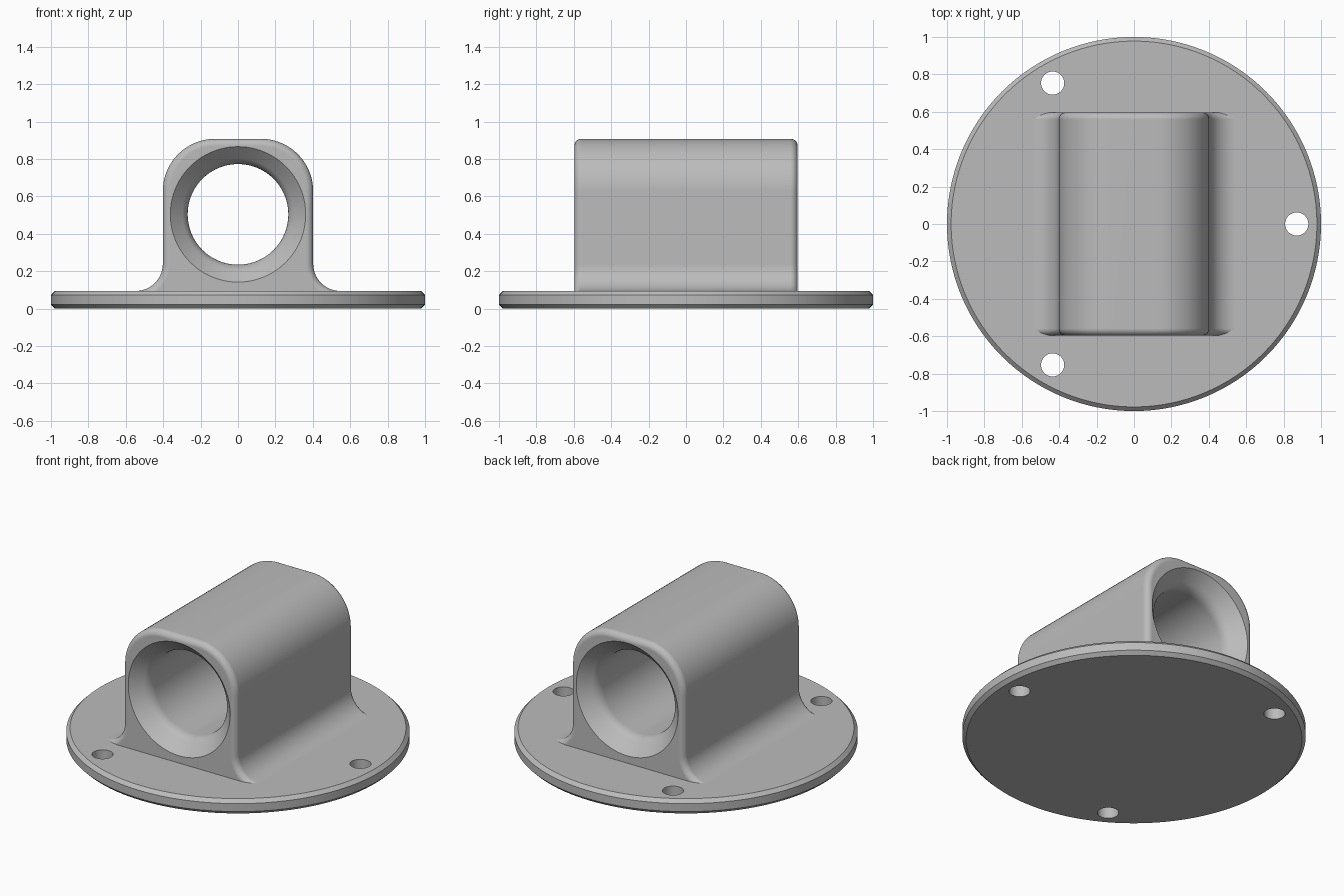
import bpy, bmesh
from math import sin, cos, pi, radians
from mathutils import Matrix, Vector

cube = bpy.data.objects.get("Cube")
if cube:
    bpy.data.objects.remove(cube, do_unlink=True)

PLATE_TOP = 0.095
HALF_LENGTH = 0.597
BORE_Z = 0.504

grey = bpy.data.materials.new("plain_grey")
grey.use_nodes = True
GREY = (0.5, 0.5, 0.5, 1)
grey.diffuse_color = GREY
grey.node_tree.nodes["Principled BSDF"].inputs["Base Color"].default_value = GREY


def make_object(name, bm):
    bmesh.ops.recalc_face_normals(bm, faces=bm.faces)
    mesh = bpy.data.meshes.new(name)
    bm.to_mesh(mesh)
    bm.free()
    mesh.materials.append(grey)
    obj = bpy.data.objects.new(name, mesh)
    bpy.context.collection.objects.link(obj)
    return obj


def loft(name, rings):
    """Closed solid through a list of equally long point rings."""
    bm = bmesh.new()
    loops = [[bm.verts.new(p) for p in ring] for ring in rings]
    for a, b in zip(loops, loops[1:]):
        for i in range(len(a)):
            j = (i + 1) % len(a)
            bm.faces.new((a[i], a[j], b[j], b[i]))
    bm.faces.new(loops[0])
    bm.faces.new(loops[-1])
    return make_object(name, bm)


def lathe(name, profile, steps, matrix=Matrix()):
    """Solid of revolution about z from (radius, height) points."""
    turns = [2 * pi * i / steps for i in range(steps)]
    return loft(name, [[matrix @ Vector((r * cos(a), r * sin(a), h)) for a in turns]
                       for r, h in profile])


def boolean(target, other, operation):
    mod = target.modifiers.new(operation.title(), "BOOLEAN")
    mod.object = other
    mod.operation = operation
    mod.solver = "EXACT"
    apply_modifier(target, mod)
    bpy.data.objects.remove(other, do_unlink=True)


def apply_modifier(obj, mod):
    bpy.ops.object.select_all(action="DESELECT")
    obj.select_set(True)
    bpy.context.view_layer.objects.active = obj
    bpy.ops.object.modifier_apply(modifier=mod.name)


def arc(cx, cz, radius, start, end, steps):
    return [(cx + radius * cos(radians(start + (end - start) * i / steps)),
             cz + radius * sin(radians(start + (end - start) * i / steps)))
            for i in range(steps + 1)]


def housing_ring(y, inset):
    """Arched cross-section with flared feet, shrunk by an inset."""
    half, top, corner, flare = 0.402, 0.908, 0.28, 0.145
    right = [(half + flare, 0.03)]
    right += arc(half + flare, PLATE_TOP + flare - 0.0005, flare + inset, 270, 180, 14)
    right += arc(half - corner, top - corner, corner - inset, 0, 90, 18)
    outline = right + [(-x, z) for x, z in reversed(right)]
    return [(x, y, z) for x, z in outline]


# Housing block with rounded end edges
ROUND = 0.038
ends = [(HALF_LENGTH - ROUND + ROUND * sin(t), ROUND * (1 - cos(t)))
        for t in (pi / 2 * i / 8 for i in range(9))]
sections = [(-y, d) for y, d in reversed(ends)] + ends
housing = loft("pipe_housing", [housing_ring(y, d) for y, d in sections])

# Through bore with a flared mouth at both ends
BORE_R, MOUTH_R, BLEND = 0.269, 0.362, 0.04
throat = HALF_LENGTH - (MOUTH_R - BORE_R)
blend = []
for i in range(9):
    t = i / 8
    a, c = (1 - t) ** 2, t * t
    blend.append((BORE_R + c * BLEND * 0.7, throat - a * BLEND + c * BLEND * 0.7))
half_bore = blend + [(MOUTH_R + 0.05, HALF_LENGTH + 0.05)]
bore_profile = [(r, -h) for r, h in reversed(half_bore)] + half_bore
bore_axis = Matrix.Translation((0, 0, BORE_Z)) @ Matrix.Rotation(pi / 2, 4, "X")
boolean(housing, lathe("bore_cutter", bore_profile, 96, bore_axis), "DIFFERENCE")

# Round base plate with chamfered rims
BEVEL = 0.022
base = lathe("mounting_flange", [(1 - BEVEL, 0), (1, BEVEL),
                                 (1, PLATE_TOP - BEVEL), (1 - BEVEL, PLATE_TOP)], 128)

# Three screw holes
for k in range(3):
    a = 2 * pi * k / 3
    place = Matrix.Translation((0.87 * cos(a), 0.87 * sin(a), 0))
    boolean(base, lathe("screw_hole_cutter", [(0.062, -0.1), (0.062, 0.2)], 40, place),
            "DIFFERENCE")

# Join into one casting and shade
boolean(base, housing, "UNION")
bpy.ops.object.select_all(action="DESELECT")
base.select_set(True)
bpy.context.view_layer.objects.active = base
bpy.ops.object.shade_smooth_by_angle(angle=radians(30))
normals = base.modifiers.new("Flat face normals", "WEIGHTED_NORMAL")
normals.keep_sharp = True
